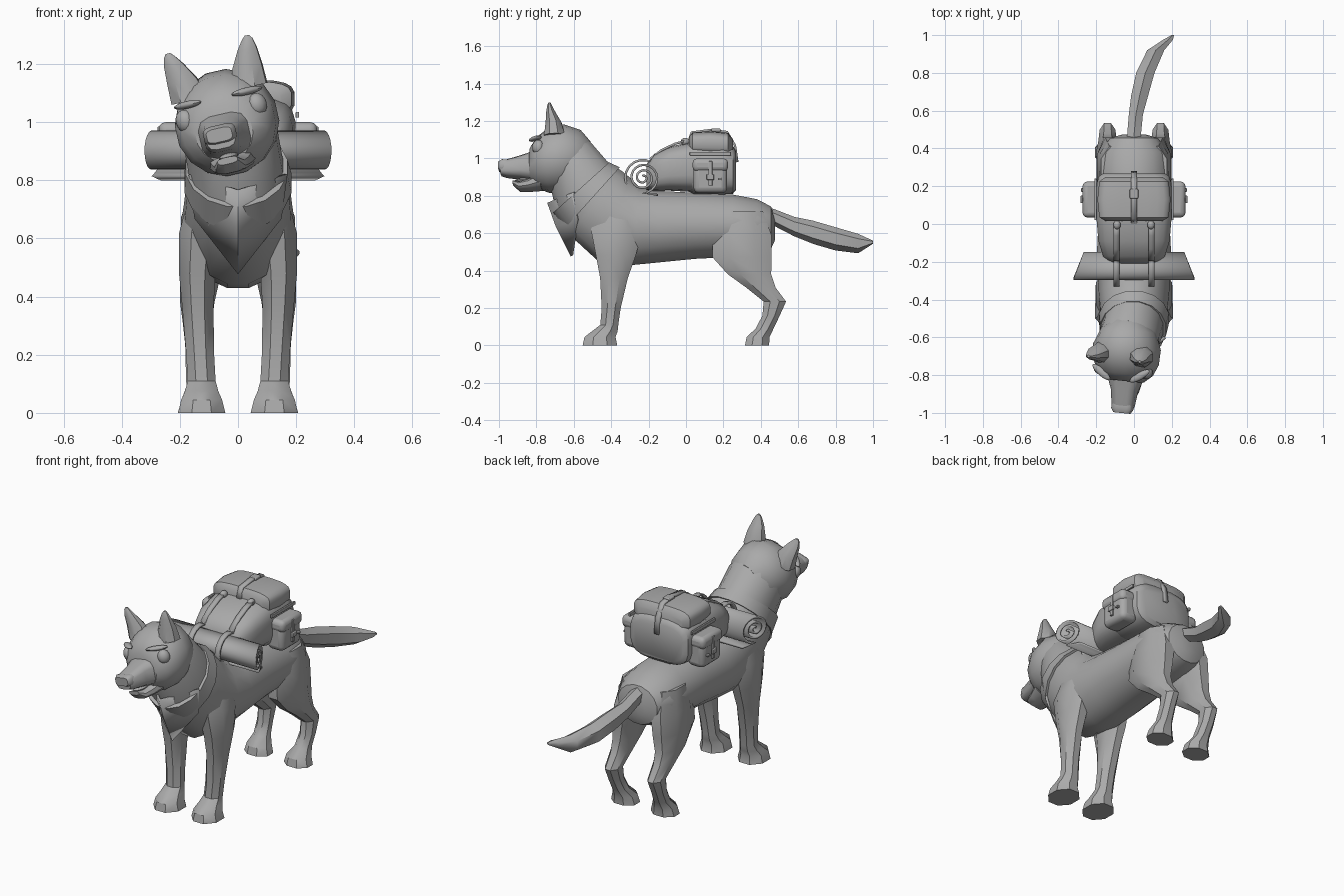
import bpy, bmesh
from math import sin, cos, pi, radians, copysign
from mathutils import Matrix, Vector

if "Cube" in bpy.data.objects:
    bpy.data.objects.remove(bpy.data.objects["Cube"])

grey = bpy.data.materials.new("plain grey")
grey.use_nodes = True
grey.diffuse_color = (.4, .4, .4, 1)
grey.node_tree.nodes["Principled BSDF"].inputs["Base Color"].default_value = (.4, .4, .4, 1)

# Head frame: slightly rolled and turned
HEAD = (Matrix.Translation((-.04, -.68, 1)) @ Matrix.Rotation(radians(-13), 4, 'Y')
        @ Matrix.Rotation(radians(-6), 4, 'Z'))


def finish(name, bm, sharp=40, frame=None, mirror=False, thick=0, bevel=0):
    bmesh.ops.recalc_face_normals(bm, faces=bm.faces)
    mesh = bpy.data.meshes.new(name)
    bm.to_mesh(mesh)
    bm.free()
    mesh.materials.append(grey)
    mesh.polygons.foreach_set("use_smooth", [True] * len(mesh.polygons))
    mesh.set_sharp_from_angle(angle=radians(sharp))
    obj = bpy.data.objects.new(name, mesh)
    bpy.context.collection.objects.link(obj)
    if frame:
        obj.matrix_world = frame
    if thick:
        mod = obj.modifiers.new("thickness", 'SOLIDIFY')
        mod.thickness, mod.offset = thick, 0
    if bevel:
        mod = obj.modifiers.new("soft edges", 'BEVEL')
        mod.width, mod.segments = bevel, 3
    if mirror:
        obj.modifiers.new("mirror", 'MIRROR')
    return obj


def loft(name, rings, sides=12, power=1, tilt=0, **kw):
    """Skin of elliptical rings (x, y, z, half width, half height, optional tilt)."""
    bm = bmesh.new()
    loops = []
    for x, y, z, w, h, *own in rings:
        t = radians(own[0] if own else tilt)
        loop = []
        for i in range(sides):
            a = 2 * pi * (i + .5) / sides
            u = copysign(abs(cos(a)) ** power, cos(a)) * w
            v = copysign(abs(sin(a)) ** power, sin(a)) * h
            loop.append(bm.verts.new((x + u, y + v * sin(t), z + v * cos(t))))
        loops.append(loop)
    for a, b in zip(loops, loops[1:]):
        for i in range(sides):
            j = (i + 1) % sides
            bm.faces.new((a[i], a[j], b[j], b[i]))
    bm.faces.new(loops[0])
    bm.faces.new(loops[-1])
    return finish(name, bm, **kw)


def box(name, center, size, bevel=.02, **kw):
    bm = bmesh.new()
    bmesh.ops.create_cube(bm, size=1, matrix=Matrix.Translation(center) @ Matrix.Diagonal((*size, 1)))
    return finish(name, bm, bevel=bevel, sharp=60, **kw)


def ball(name, center, scale, turn=0, **kw):
    bm = bmesh.new()
    place = Matrix.Translation(center) @ Matrix.Rotation(radians(turn), 4, 'Z') @ Matrix.Diagonal((*scale, 1))
    bmesh.ops.create_uvsphere(bm, u_segments=14, v_segments=8, radius=1, matrix=place)
    return finish(name, bm, **kw)


def ribbon(name, path, span, thick=.012, **kw):
    """Band following (y, z) points; span(y) gives its two x edges."""
    bm = bmesh.new()
    rows = [[bm.verts.new((x, y, z)) for x in span(y)] for y, z in path]
    for a, b in zip(rows, rows[1:]):
        bm.faces.new((a[0], a[1], b[1], b[0]))
    return finish(name, bm, thick=thick, **kw)


# Torso and neck
loft("body", [
    (0, .475, .62, .06, .06), (0, .455, .63, .13, .115), (0, .38, .635, .18, .15),
    (0, .25, .64, .19, .17), (0, .05, .64, .19, .18), (0, -.15, .635, .2, .195),
    (0, -.27, .64, .195, .215, 5), (0, -.38, .67, .19, .245, 20),
    (0, -.48, .76, .18, .225, 40), (-.01, -.56, .86, .165, .19, 48),
    (-.03, -.62, .97, .165, .165, 40), (-.04, -.66, 1, .15, .15, 30)], sides=16)

# Legs with paws
loft("front_leg", [
    (.11, -.35, .76, .06, .1, 90), (.13, -.37, .62, .078, .15, 90), (.14, -.375, .48, .068, .115, 90),
    (.138, -.385, .36, .058, .08, 90), (.13, -.4, .2, .052, .055, 90), (.125, -.41, .11, .052, .052, 90),
    (.125, -.435, .075, .062, .075, 90), (.125, -.46, .045, .076, .09, 90), (.125, -.46, 0, .088, .1, 90)],
    sides=8, mirror=True, sharp=35)
loft("hind_leg", [
    (.1, .3, .72, .08, .12, 90), (.12, .3, .59, .083, .17, 90), (.13, .3, .47, .075, .17, 90),
    (.14, .34, .38, .064, .125, 90), (.14, .4, .31, .054, .085, 90), (.14, .475, .235, .045, .065, 90),
    (.14, .455, .16, .043, .05, 90), (.135, .42, .09, .046, .052, 90),
    (.13, .385, .045, .07, .066, 90), (.13, .38, 0, .083, .07, 90)], sides=8, mirror=True, sharp=35)

# Tail
loft("tail", [
    (0, .4, .7, .045, .05), (0, .47, .685, .042, .045), (.01, .58, .635, .043, .052),
    (.03, .68, .605, .052, .062), (.06, .8, .57, .056, .062), (.115, .92, .545, .052, .052),
    (.18, .975, .55, .03, .022), (.205, 1, .552, .008, .008)], sides=6, sharp=45)

# Skull, muzzle, nose, jaw and tongue
loft("skull", [
    (0, .17, 0, .09, .09), (0, .12, 0, .145, .15), (0, .03, 0, .18, .182),
    (0, -.05, -.01, .175, .175), (0, -.11, -.02, .148, .142), (0, -.15, -.035, .1, .1)], sides=16, frame=HEAD)
loft("muzzle", [
    (0, -.09, -.04, .11, .09), (0, -.2, -.045, .07, .062),
    (0, -.28, -.05, .06, .046), (0, -.31, -.05, .05, .036)], sides=12, power=.6, frame=HEAD)
loft("nose", [(0, -.27, -.035, .055, .028), (0, -.3, -.037, .058, .034), (0, -.322, -.038, .045, .024)],
     power=.5, frame=HEAD)
loft("lower_jaw", [
    (0, -.09, -.125, .085, .045), (0, -.16, -.145, .066, .03),
    (0, -.21, -.15, .054, .024), (0, -.245, -.13, .036, .012)], power=.7, frame=HEAD)
ball("tongue", (0, -.18, -.118), (.034, .06, .014), frame=HEAD)

# Eyes, brows and ears
ball("eye", (.128, -.098, .035), (.035, .03, .04), turn=40, frame=HEAD, mirror=True)
ball("brow", (.105, -.115, .088), (.062, .02, .013), turn=35, frame=HEAD, mirror=True)
loft("ear", [
    (.105, -.01, .1, .068, .06, 90), (.115, -.015, .17, .056, .045, 90),
    (.13, -.03, .23, .036, .024, 90), (.138, -.035, .262, .02, .012, 90),
    (.14, -.035, .275, .008, .006, 90)], sides=8, frame=HEAD, mirror=True)

# Neckerchief: collar band with a hanging folded triangle
loft("scarf_collar", [(0, -.5, .79, .188, .222, 42), (-.005, -.56, .845, .178, .205, 48)], sides=16)
bm = bmesh.new()
ridge = [bm.verts.new(p) for p in ((0, -.735, .765), (0, -.69, .64), (0, -.61, .48))]
for side in (-1, 1):
    edge = [bm.verts.new((side * x, y, z)) for x, y, z in ((.165, -.6, .82), (.145, -.58, .67))]
    bm.faces.new((ridge[0], edge[0], edge[1], ridge[1]))
    bm.faces.new((ridge[1], edge[1], ridge[2]))
finish("scarf_flap", bm, sharp=25, thick=.015)

# Backpack main bag, lid and base
loft("pack_front", [
    (0, -.21, .9, .13, .07), (0, -.17, .925, .165, .1), (0, -.09, .945, .19, .118),
    (0, .03, .955, .2, .135), (0, .08, .955, .2, .135)], sides=20, power=.6)
loft("pack_rear", [
    (0, .01, .945, .175, .12), (0, .04, .95, .2, .14), (0, .2, .95, .2, .143),
    (0, .25, .94, .19, .13), (0, .268, .935, .165, .105)], sides=20, power=.6)
loft("pack_lid", [
    (0, .015, 1.075, .15, .04), (0, .035, 1.08, .185, .06), (0, .13, 1.08, .195, .066),
    (0, .225, 1.075, .185, .062), (0, .25, 1.065, .15, .04)], sides=20, power=.55)

# Side pockets with flaps and straps
box("side_pocket", (.21, .13, .9), (.11, .18, .17), .03, mirror=True)
box("pocket_flap", (.215, .13, .965), (.115, .19, .07), .025, mirror=True)
box("pocket_strap", (.27, .13, .92), (.012, .022, .13), .003, mirror=True)
box("pocket_buckle", (.276, .13, .9), (.014, .04, .03), .004, mirror=True)
box("compression_strap", (.204, .13, 1.025), (.012, .22, .02), .003, mirror=True)
box("strap_end", (.25, .18, .89), (.06, .02, .012), .003, mirror=True)

# Lid strap and buckles
ribbon("lid_strap", [(.01, 1.08), (.03, 1.14), (.13, 1.152), (.22, 1.142), (.262, 1.07), (.275, .98)],
       lambda y: (-.015, .015))
box("lid_buckle", (0, .16, 1.152), (.045, .05, .016), .005)
ball("strap_knob", (.09, -.005, 1.09), (.02, .024, .02), mirror=True)

# Rolled blanket: spiral sheet with slanted ends and a loose edge
turns = [2 * pi * i / 20 for i in range(52)]
spiral = [(-.15, .805)] + [(-.23 + (.083 - .0046 * a) * cos(a - pi / 2),
                            .897 - (.083 - .0046 * a) * sin(a + pi / 2)) for a in turns]
ribbon("blanket_roll", spiral, lambda y: (-.295 + (y + .225) * .4, .295 - (y + .225) * .4))
wrap = [(-.23 + .095 * cos(radians(a)), .897 + .095 * sin(radians(a))) for a in range(60, 300, 20)]
ribbon("blanket_strap", [(.0, 1.095), (-.06, 1.078), (-.13, 1.045), (-.19, 1)] + wrap,
       lambda y: (.078, .108), mirror=True)
